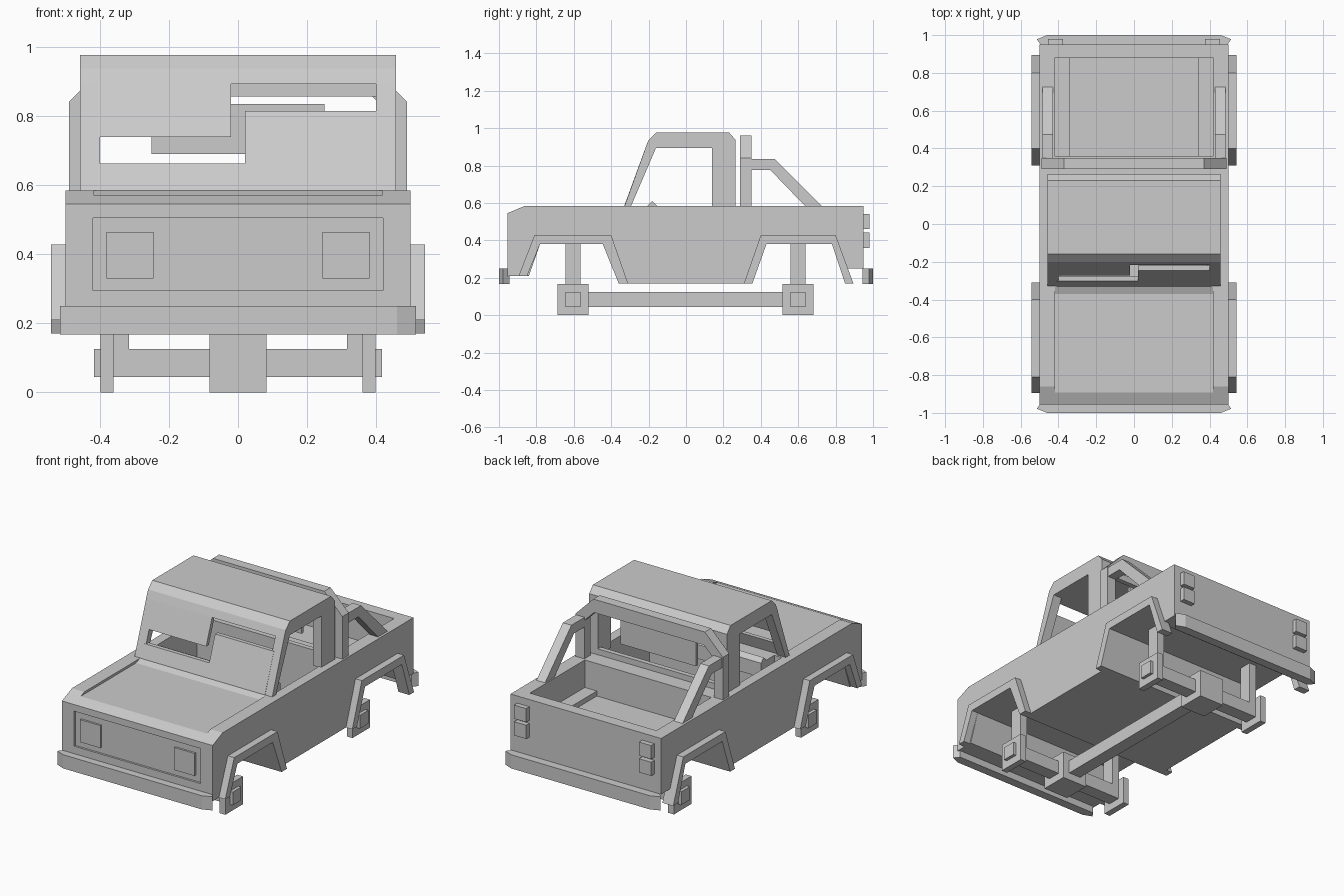
import bpy, bmesh


def prism(name, pts, a, b, axis='x', mirror=False):
    """Extrude a profile: (y,z) along x, (x,z) along y, (x,y) along z."""
    place = {'x': lambda p, t: (t, p[0], p[1]),
             'y': lambda p, t: (p[0], t, p[1]),
             'z': lambda p, t: (p[0], p[1], t)}[axis]
    bm = bmesh.new()
    for s in ((1, -1) if mirror else (1,)):
        rings = []
        for t in (a, b):
            ring = []
            for p in pts:
                x, y, z = place(p, t)
                ring.append(bm.verts.new((x * s, y, z)))
            rings.append(ring)
        lo, hi = rings
        bm.faces.new(lo)
        bm.faces.new(hi)
        for i in range(len(pts)):
            j = (i + 1) % len(pts)
            bm.faces.new((lo[i], lo[j], hi[j], hi[i]))
    bmesh.ops.recalc_face_normals(bm, faces=bm.faces)
    me = bpy.data.meshes.new(name)
    bm.to_mesh(me)
    bm.free()
    ob = bpy.data.objects.new(name, me)
    bpy.context.collection.objects.link(ob)
    return ob


def box(name, x, y, z, mirror=False):
    pts = [(y[0], z[0]), (y[1], z[0]), (y[1], z[1]), (y[0], z[1])]
    return prism(name, pts, x[0], x[1], 'x', mirror)


def cut(target, cutter):
    mod = target.modifiers.new("cut", 'BOOLEAN')
    mod.operation = 'DIFFERENCE'
    mod.solver = 'EXACT'
    mod.object = cutter
    cutter.hide_render = True
    cutter.hide_viewport = True
    cutter.display_type = 'WIRE'


# Lower body with wheel arches in the side profile
front_arch = [(-0.84, 0.21), (-0.78, 0.38), (-0.445, 0.38), (-0.36, 0.17)]
rear_arch = [(0.355, 0.17), (0.43, 0.38), (0.78, 0.38), (0.835, 0.25)]
body = prism("body", [(-0.955, 0.21)] + front_arch + rear_arch +
             [(0.95, 0.25), (0.95, 0.585), (-0.86, 0.585), (-0.955, 0.545)], -0.5, 0.5)
cut(body, box("bed_cutter", (-0.42, 0.42), (0.36, 0.88), (0.39, 0.7)))
cut(body, box("cab_cutter", (-0.44, 0.44), (-0.28, 0.24), (0.3, 0.7)))
cut(body, box("grille_cutter", (-0.42, 0.42), (-1.0, -0.943), (0.295, 0.505)))
# Sunken hood panel, open at the nose and sloping up to the windscreen
cut(body, prism("hood_cutter", [(-1.0, 0.571), (-0.37, 0.571), (-0.332, 0.586),
                                (-0.332, 0.62), (-1.0, 0.62)], -0.418, 0.418))
box("bed_wheel_box", (0.34, 0.421), (0.359, 0.881), (0.385, 0.42), True)

# Lamps
box("headlight", (0.245, 0.38), (-0.955, -0.935), (0.33, 0.465), True)
for z in (0.36, 0.46):
    box("tail_light", (0.375, 0.455), (0.94, 0.98), (z, z + 0.082), True)

# Bumpers with clipped corners
for name, s in (("front_bumper", -1), ("rear_bumper", 1)):
    prism(name, [(-0.49, 0.945 * s), (0.49, 0.945 * s), (0.515, 0.978 * s), (0.46, 1.0 * s),
                 (-0.46, 1.0 * s), (-0.515, 0.978 * s)], 0.168, 0.25, 'z')

# Fender flares
prism("front_fender", [(-0.895, 0.21), (-0.81, 0.428), (-0.40, 0.428), (-0.31, 0.17),
                       (-0.36, 0.17), (-0.445, 0.38), (-0.78, 0.38), (-0.85, 0.21)],
      0.47, 0.542, 'x', True)
prism("rear_fender", [(0.31, 0.17), (0.40, 0.428), (0.80, 0.428), (0.895, 0.17),
                      (0.85, 0.17), (0.78, 0.38), (0.43, 0.38), (0.355, 0.17)],
      0.47, 0.542, 'x', True)

# Cab roof and pillars
prism("roof", [(-0.218, 0.893), (-0.20, 0.937), (-0.16, 0.977), (0.23, 0.977),
               (0.265, 0.937), (0.265, 0.893)], -0.457, 0.457)
prism("front_pillar", [(-0.33, 0.58), (-0.216, 0.895), (-0.16, 0.895), (-0.295, 0.58)],
      0.40, 0.457, 'x', True)
box("rear_pillar", (0.40, 0.457), (0.14, 0.265), (0.58, 0.895), True)


# Windscreen: sill and two offset panes on the slope, leaving a stepped gap
def slat(name, x, z0, z1, depth=0.025):
    y0, y1 = (-0.33 + (z - 0.585) * 0.366 for z in (z0, z1))
    prism(name, [(y0, z0), (y1, z1), (y1 + depth, z1), (y0 + depth, z0)], x[0], x[1])


slat("windscreen_sill", (-0.41, 0.41), 0.58, 0.663)
slat("windscreen_pane_left", (-0.41, -0.02), 0.74, 0.9)
slat("windscreen_pane_right", (0.02, 0.41), 0.655, 0.815)

# Rear window frame and pane, dashboard ridge
box("rear_window_header", (-0.41, 0.41), (0.235, 0.264), (0.856, 0.9))
box("rear_window_sill", (-0.41, 0.41), (0.235, 0.264), (0.58, 0.62))
box("rear_window_pane", (-0.25, 0.25), (0.245, 0.264), (0.69, 0.835))
prism("dashboard", [(-0.29, 0.5), (-0.29, 0.585), (-0.205, 0.585), (-0.18, 0.61),
                    (-0.155, 0.585), (-0.155, 0.5)], -0.39, 0.39)

# Roll hoop and its rear braces
half = [(0.49, 0.58), (0.49, 0.84), (0.37, 0.96)]
inner = [(0.365, 0.88), (0.43, 0.815), (0.43, 0.58)]
prism("roll_hoop", half + [(-x, z) for x, z in reversed(half)] +
      [(-x, z) for x, z in reversed(inner)] + inner, 0.29, 0.35, 'y')
prism("roll_brace", [(0.345, 0.835), (0.475, 0.835), (0.73, 0.58), (0.64, 0.58),
                     (0.45, 0.777), (0.345, 0.777)], 0.428, 0.485, 'x', True)

# Axles, hubs, struts and drive shaft
for end, y in (("front", -0.605), ("rear", 0.6)):
    box(end + "_axle", (-0.37, 0.37), (y - 0.04, y + 0.04), (0.045, 0.125))
    box(end + "_differential", (-0.083, 0.083), (y - 0.083, y + 0.083), (0.0, 0.167))
    box(end + "_hub_plate", (0.36, 0.398), (y - 0.083, y + 0.083), (0.0, 0.167), True)
    box(end + "_hub", (0.39, 0.417), (y - 0.04, y + 0.04), (0.045, 0.125), True)
    box(end + "_strut", (0.315, 0.362), (y - 0.04, y + 0.04), (0.12, 0.385), True)
box("drive_shaft", (-0.04, 0.04), (-0.53, 0.53), (0.045, 0.125))
